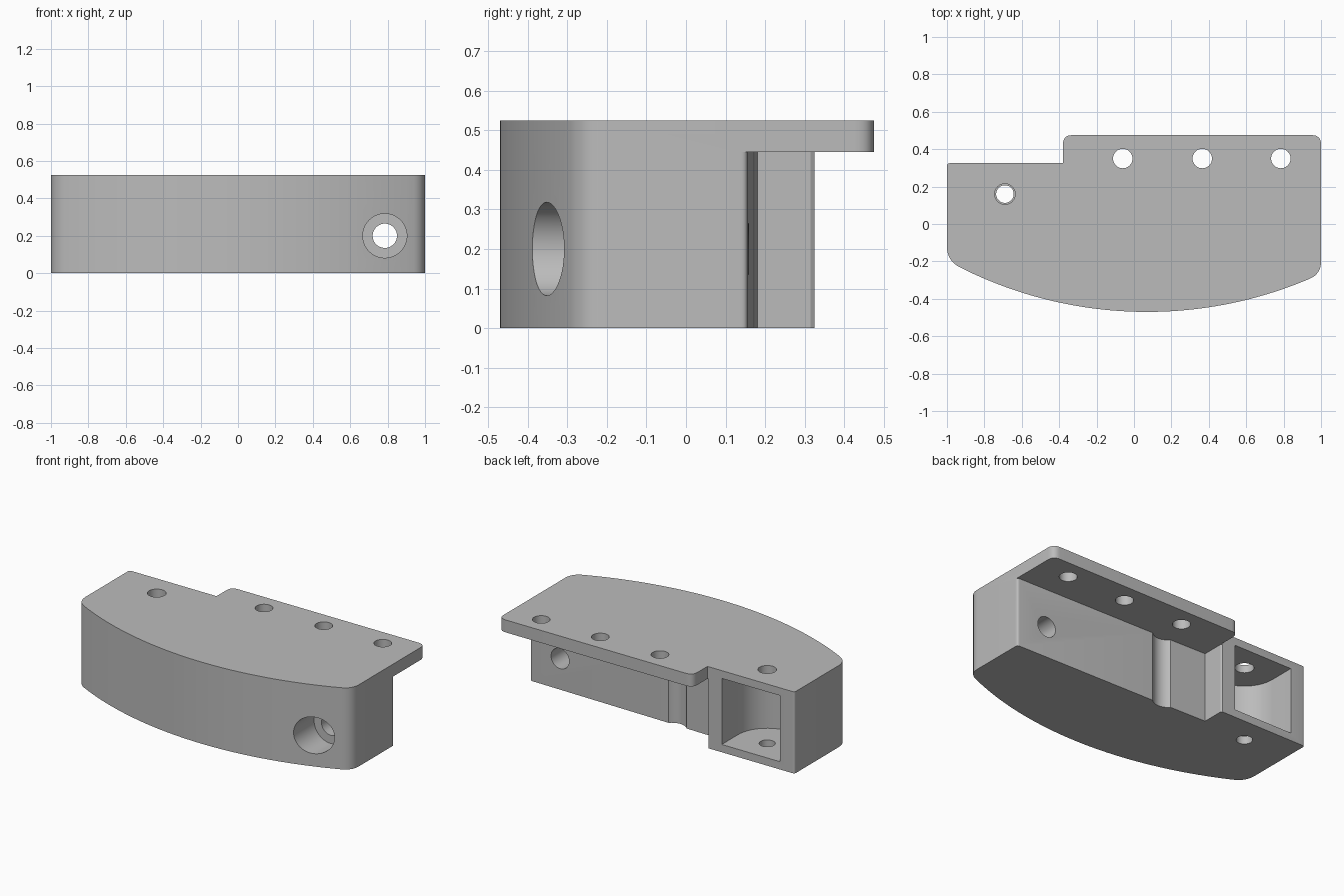
import bpy, bmesh, math
from mathutils import Vector

if "Cube" in bpy.data.objects:
    bpy.data.objects.remove(bpy.data.objects["Cube"], do_unlink=True)

HEIGHT = 0.525
FLANGE_Z = 0.445

grey = bpy.data.materials.new("plain grey")
grey.use_nodes = True
grey.diffuse_color = (0.5, 0.5, 0.5, 1)
grey.node_tree.nodes["Principled BSDF"].inputs["Base Color"].default_value = (0.5, 0.5, 0.5, 1)


def arc(cx, cy, r, start, end, steps):
    """Points along a circular arc, angles in degrees."""
    angles = [math.radians(start + (end - start) * i / steps) for i in range(steps + 1)]
    return [(cx + r * math.cos(a), cy + r * math.sin(a)) for a in angles]


def round_corner(before, corner, after, size, steps=8):
    """Smooth bend between two straight runs meeting at a corner."""
    c = Vector(corner)
    a = c + (Vector(before) - c).normalized() * size
    b = c + (Vector(after) - c).normalized() * size
    return [tuple(a * (1 - t) ** 2 + c * 2 * t * (1 - t) + b * t * t)
            for t in (i / steps for i in range(steps + 1))]


def prism(name, outline, z0, z1):
    """Solid made by raising an outline from z0 to z1."""
    bm = bmesh.new()
    base = bm.faces.new([bm.verts.new((x, y, z0)) for x, y in outline])
    raised = bmesh.ops.extrude_face_region(bm, geom=[base])["geom"]
    bmesh.ops.translate(bm, vec=(0, 0, z1 - z0),
                        verts=[v for v in raised if isinstance(v, bmesh.types.BMVert)])
    bmesh.ops.recalc_face_normals(bm, faces=bm.faces)
    mesh = bpy.data.meshes.new(name)
    bm.to_mesh(mesh)
    bm.free()
    obj = bpy.data.objects.new(name, mesh)
    bpy.context.collection.objects.link(obj)
    mesh.materials.append(grey)
    return obj


def bore(name, r, x, y, z0, z1):
    return prism(name, arc(x, y, r, 0, 352.5, 47), z0, z1)


def cross_bore(name, r, x, z, y0, y1):
    """Round cutter lying along y."""
    obj = prism(name, arc(0, 0, r, 0, 352.5, 47), -y1, -y0)
    obj.rotation_euler.x = math.pi / 2
    obj.location = (x, 0, z)
    return obj


# Plan outline: bowed front, stepped back, softened corners
FX, FY, FR = 0.07, 1.75, 2.22


def front(x):
    return (x, FY - math.sqrt(FR ** 2 - (x - FX) ** 2))


left_end, right_end = -0.93, 0.94
bow = [front(left_end + (right_end - left_end) * i / 48) for i in range(1, 48)]
outline = (
    round_corner((-1, 0), front(-1), front(left_end), 0.075)
    + bow
    + round_corner(front(right_end), front(1), (1, 0), 0.065)
    + round_corner((1, 0), (1, 0.475), (0, 0.475), 0.05)
    + round_corner((0, 0.475), (-0.38, 0.475), (-0.38, 0), 0.05)
    + [(-0.38, 0.325)]
    + round_corner((-0.38, 0.325), (-1, 0.325), (-1, 0), 0.015, 4)
)
body = prism("housing_body", outline, 0, HEIGHT)

# Undercut below the flange, with a shallow relief groove in its wall
undercut_outline = (
    [(-0.38, 0.18)]
    + arc(-0.06, 0.23, 0.087, 220, 317, 16)
    + round_corner((0, 0.175), (1, 0.155), (1, 0), 0.015, 4)
    + [(1, 0.13), (1.2, 0.13), (1.2, 1), (-0.6, 1), (-0.6, 0.33), (-0.39, 0.33), (-0.38, 0.315)]
)
cutters = [prism("undercut", undercut_outline, -0.1, FLANGE_Z)]

# Round-ended pocket open at the back
PX, PY, PR = -0.69, 0.16, 0.208
pocket = arc(PX, PY, PR, 180, 360, 32) + [(PX + PR, 0.6), (PX - PR, 0.6)]
cutters.append(prism("pocket", pocket, 0.05, 0.475))
cutters.append(bore("pocket_lower_hole", 0.047, PX, PY, -0.1, 0.2))
cutters.append(bore("pocket_upper_hole", 0.055, PX, PY, 0.3, 0.7))

# Flange screw holes
for i, x in enumerate((-0.06, 0.365, 0.785)):
    cutters.append(bore(f"flange_hole_{i}", 0.052, x, 0.35, 0.3, 0.7))

# Counterbored bolt hole from front to back
cutters.append(cross_bore("counterbore", 0.118, 0.785, 0.2, -0.7, -0.18))
cutters.append(cross_bore("bolt_hole", 0.065, 0.785, 0.2, -0.4, 0.4))

for cutter in cutters:
    cutter.hide_render = True
    mod = body.modifiers.new(cutter.name, "BOOLEAN")
    mod.operation = "DIFFERENCE"
    mod.solver = "EXACT"
    mod.object = cutter

# Bake the cuts and clear the cutters away
bpy.context.view_layer.update()
baked = bpy.data.meshes.new_from_object(body.evaluated_get(bpy.context.evaluated_depsgraph_get()))
body.modifiers.clear()
body.data = baked
for cutter in cutters:
    bpy.data.objects.remove(cutter, do_unlink=True)

for obj in bpy.context.selected_objects:
    obj.select_set(False)
body.select_set(True)
bpy.context.view_layer.objects.active = body
bpy.ops.object.shade_smooth_by_angle(angle=math.radians(30))
